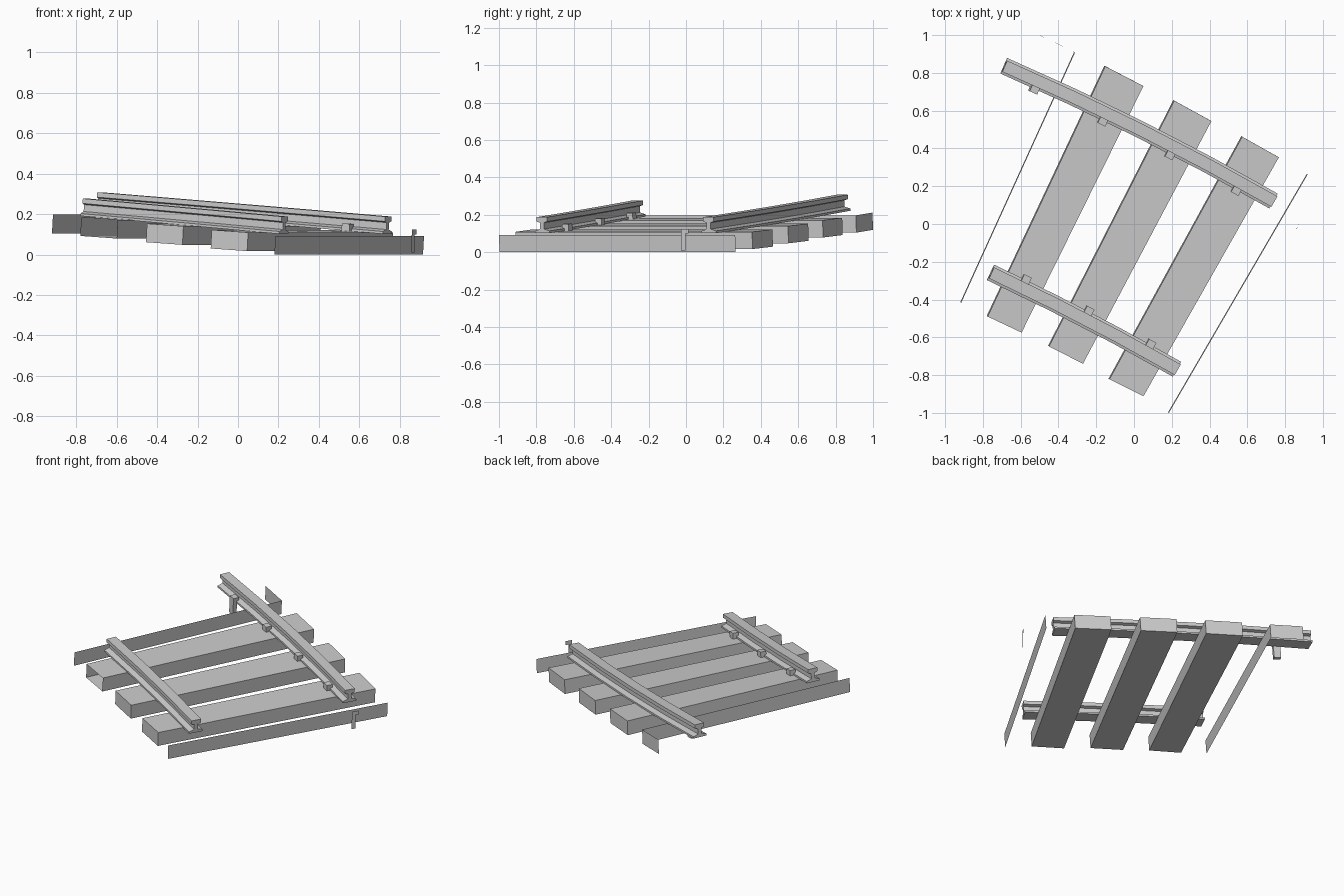
import bpy
from mathutils import Vector

if "Cube" in bpy.data.objects:
    bpy.data.objects.remove(bpy.data.objects["Cube"])

# Short section of sloping, slightly curved railway track
H = 0.092                              # sleeper height
DOWN = Vector((-0.005, 0.003, -H))     # sleeper side direction (tilted with the slope)
SLOPE = 0.013                          # drop across one sleeper


def add_mesh(name, verts, faces):
    me = bpy.data.meshes.new(name)
    me.from_pydata([tuple(v) for v in verts], [], faces)
    me.update()
    ob = bpy.data.objects.new(name, me)
    bpy.context.collection.objects.link(ob)
    return ob


def sleeper(name, corners, z, open_front=False):
    # corners: left-back, right-back, right-front, left-front
    zs = (z, z - SLOPE, z - SLOPE, z)
    top = [Vector((x, y, h)) for (x, y), h in zip(corners, zs)]
    verts = top + [v + DOWN for v in top]
    faces = [(3, 2, 1, 0), (4, 5, 6, 7), (0, 1, 5, 4), (1, 2, 6, 5), (3, 0, 4, 7)]
    if not open_front:
        faces.append((2, 3, 7, 6))
    add_mesh(name, verts, faces)


def board(name, a, b):
    a, b = Vector(a), Vector(b)
    add_mesh(name, [a, b, b + DOWN, a + DOWN], [(0, 1, 2, 3)])


class Path:
    """Gently bowed line between two rail ends (foot level)."""
    def __init__(self, a, b, sag):
        self.a, self.b, self.sag = Vector(a), Vector(b), sag
        d = self.b - self.a
        self.n = Vector((-d.y, d.x, 0)).normalized()

    def frame(self, t):
        d = self.b - self.a
        p = self.a + d * t + self.n * (self.sag * 4 * t * (1 - t))
        tan = (d + self.n * (self.sag * 4 * (1 - 2 * t))).normalized()
        side = Vector((-tan.y, tan.x, 0)).normalized()
        return p, tan, side, tan.cross(side)


# Rail cross-section: half outline from foot to head, then mirrored
HALF = [(0.045, 0), (0.045, 0.012), (0.012, 0.022), (0.012, 0.056),
        (0.032, 0.062), (0.032, 0.086)]
PROFILE = HALF + [(-s, h) for s, h in reversed(HALF)]


def rail(name, path, n):
    verts, faces, m = [], [], len(PROFILE)
    for i in range(n + 1):
        p, tan, side, up = path.frame(i / n)
        verts += [p + side * s + up * h for s, h in PROFILE]
    for i in range(n):
        for j in range(m):
            k = (j + 1) % m
            faces.append((i * m + j, i * m + k, (i + 1) * m + k, (i + 1) * m + j))
    faces.append(tuple(reversed(range(m))))
    faces.append(tuple(n * m + j for j in range(m)))
    add_mesh(name, verts, faces)


def spike(name, path, t, sign):
    # L-shaped outline across the rail, extruded along it
    p, tan, side, up = path.frame(t)
    outline = [(0.030, 0.012), (0.030, 0.036), (0.068, 0.036),
               (0.068, -0.077), (0.042, -0.077), (0.042, 0.012)]
    verts = [p + side * (sign * s) + up * h + tan * d
             for d in (-0.022, 0.022) for s, h in outline]
    m = len(outline)
    faces = [(j, (j + 1) % m, m + (j + 1) % m, m + j) for j in range(m)]
    faces += [tuple(reversed(range(m))), tuple(range(m, 2 * m))]
    ob = add_mesh(name, verts, faces)
    if sign < 0:
        ob.data.flip_normals()


# Sleepers
sleeper("sleeper_1", [(-0.152, 0.835), (0.05, 0.73), (-0.595, -0.575), (-0.775, -0.49)],
        0.184, open_front=True)
sleeper("sleeper_2", [(0.213, 0.653), (0.41, 0.545), (-0.27, -0.74), (-0.45, -0.648)], 0.153)
sleeper("sleeper_3", [(0.573, 0.462), (0.767, 0.353), (0.05, -0.912), (-0.13, -0.822)], 0.122)

# Loose side boards and end board beyond the sleepers
board("side_board_left", (-0.915, -0.418, 0.197), (-0.312, 0.908, 0.197))
board("side_board_right", (0.185, -1.0, 0.092), (0.92, 0.263, 0.092))
board("end_board", (-0.312, 0.908, 0.197), (-0.495, 0.997, 0.212))

# Rails with spikes on their inner sides
back = Path((-0.69, 0.838, 0.222), (0.738, 0.122, 0.102), 0.022)
front = Path((-0.76, -0.256, 0.191), (0.226, -0.768, 0.102), 0.011)
for label, path, n, sign in (("back", back, 4, -1), ("front", front, 3, 1)):
    rail(label + "_rail", path, n)
    for i in range(n):
        spike(f"{label}_spike_{i + 1}", path, (i + 0.5) / n, sign)

# Single loose spike plate
add_mesh("spike_plate",
         [(0.857, -0.028, 0.01), (0.872, -0.004, 0.01), (0.872, -0.004, 0.099),
          (0.882, 0.013, 0.099), (0.882, 0.013, 0.125), (0.86, -0.026, 0.125)],
         [(0, 1, 2, 3, 4, 5)])
